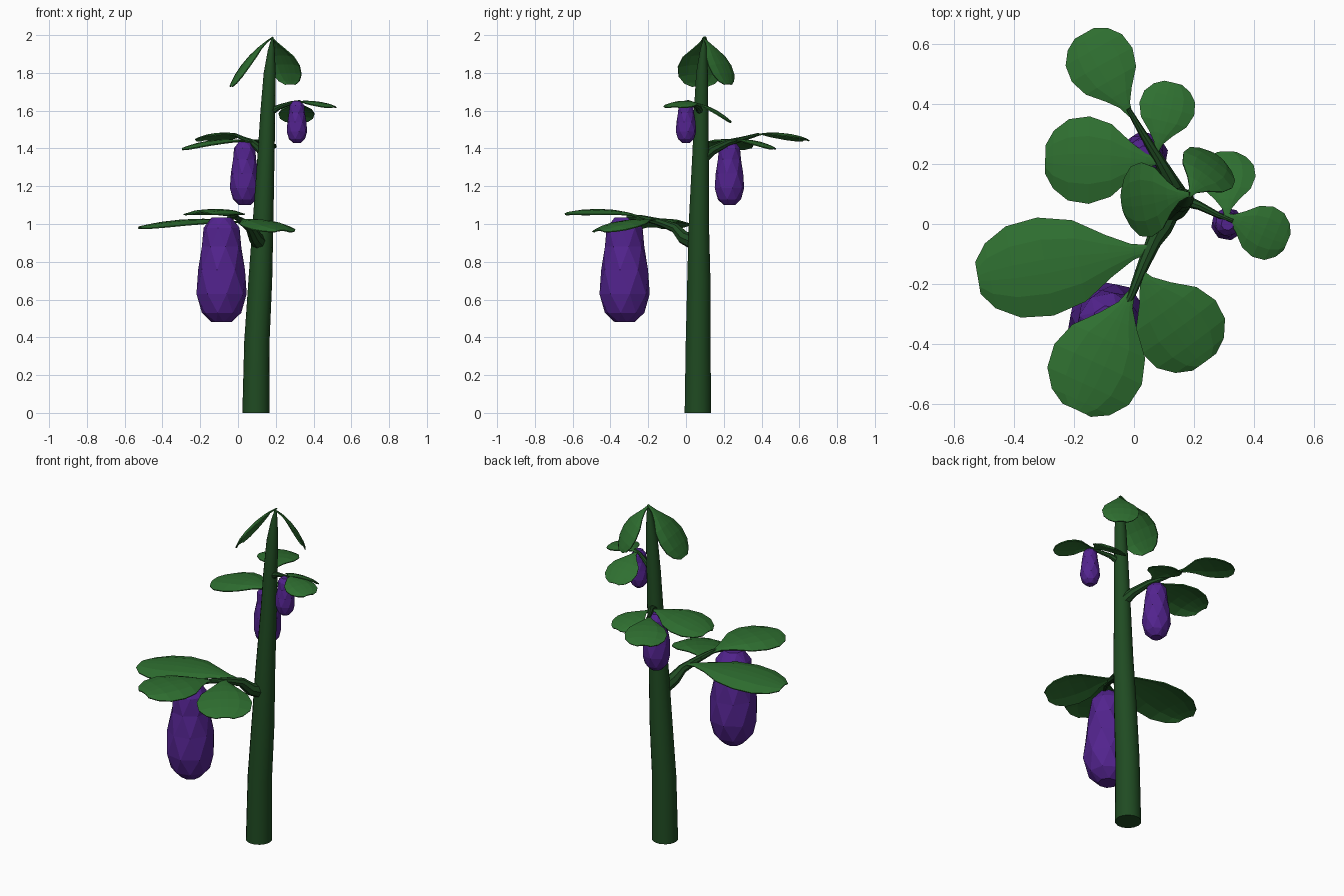
import bpy, bmesh, math
from mathutils import Vector

if "Cube" in bpy.data.objects:
    bpy.data.objects.remove(bpy.data.objects["Cube"])

Z = Vector((0, 0, 1))


def material(name, rgb):
    m = bpy.data.materials.new(name)
    m.diffuse_color = (*rgb, 1)
    m.use_nodes = True
    m.node_tree.nodes["Principled BSDF"].inputs["Base Color"].default_value = m.diffuse_color
    return m


LEAF = material("leaf green", (0.028, 0.16, 0.03))
STEM = material("stem green", (0.014, 0.07, 0.016))
FRUIT = material("fruit purple", (0.085, 0.017, 0.27))


def finish(bm, name, mat, smooth=False):
    bmesh.ops.recalc_face_normals(bm, faces=bm.faces)
    me = bpy.data.meshes.new(name)
    bm.to_mesh(me)
    bm.free()
    me.materials.append(mat)
    ob = bpy.data.objects.new(name, me)
    bpy.context.collection.objects.link(ob)
    if smooth:
        bpy.context.view_layer.objects.active = ob
        ob.select_set(True)
        bpy.ops.object.shade_smooth_by_angle(angle=math.radians(40))
        ob.select_set(False)
    return ob


def tube(name, points, sides, upright=False):
    """Tapered tube through (x, y, z, radius) points."""
    bm = bmesh.new()
    pts = [Vector(p[:3]) for p in points]
    rings = []
    for i, p in enumerate(points):
        d = Z if upright else (pts[min(i + 1, len(pts) - 1)] - pts[max(i - 1, 0)]).normalized()
        u = Vector((1, 0, 0)) if upright else d.cross(Z).normalized()
        v = d.cross(u)
        angles = [2 * math.pi * k / sides for k in range(sides)]
        rings.append([bm.verts.new(pts[i] + p[3] * (u * math.cos(a) + v * math.sin(a))) for a in angles])
    for a, b in zip(rings, rings[1:]):
        for k in range(sides):
            j = (k + 1) % sides
            bm.faces.new((a[k], a[j], b[j], b[k]))
    bm.faces.new(rings[0])
    bm.faces.new(rings[-1])
    return finish(bm, name, STEM, True)


# (position along leaf, share of half width)
OUTLINE = [(0, 0.05), (0.13, 0.16), (0.26, 0.42), (0.43, 0.83), (0.62, 1.0),
           (0.8, 0.93), (0.93, 0.66), (1, 0.32)]


def leaf(name, base, tip, half, arch):
    """Blunt, arched leaf with a raised midrib strip."""
    bm = bmesh.new()
    base, tip = Vector(base), Vector(tip)
    d = tip - base
    w = d.cross(Z).normalized()
    n = w.cross(d).normalized()
    rows = []
    for t, s in OUTLINE:
        c = base + d * t + n * arch * 4 * t * (1 - t)
        rows.append([bm.verts.new(c + w * half * s * f - n * half * s * drop)
                     for f, drop in ((-1, 0.16), (-0.55, 0.03), (-0.14, 0), (0.14, 0), (0.55, 0.03), (1, 0.16))])
    for a, b in zip(rows, rows[1:]):
        for k in range(len(a) - 1):
            bm.faces.new((a[k], a[k + 1], b[k + 1], b[k]))
    ob = finish(bm, name, LEAF)
    sol = ob.modifiers.new("thickness", "SOLIDIFY")
    sol.thickness = 0.006
    sol.offset = 0


# (height share, radius share) of a fruit, bottom to top
PROFILE = [(0, 0.4), (0.09, 0.8), (0.27, 1.02), (0.5, 0.95), (0.72, 0.8), (0.9, 0.73), (1, 0.4)]


def fruit(name, x, y, bottom, top, radius):
    """Faceted hanging fruit with staggered rings of eight points."""
    bm = bmesh.new()
    n = 8
    rings = []
    for i, (h, r) in enumerate(PROFILE):
        off = 0.5 * (i % 2)
        ring = []
        for k in range(n):
            a = 2 * math.pi * (k + off) / n + 0.2
            ring.append(bm.verts.new((x + radius * r * math.cos(a), y + radius * r * math.sin(a),
                                      bottom + (top - bottom) * h)))
        rings.append(ring)
    for i, (a, b) in enumerate(zip(rings, rings[1:])):
        for k in range(n):
            j = (k + 1) % n
            if i % 2 == 0:
                bm.faces.new((a[k], a[j], b[k]))
                bm.faces.new((a[j], b[j], b[k]))
            else:
                bm.faces.new((a[k], a[j], b[j]))
                bm.faces.new((a[k], b[j], b[k]))
    bm.faces.new(rings[0])
    bm.faces.new(rings[-1])
    finish(bm, name, FRUIT)


# main stem
tube("main_stem", [(0.095, 0.063, 0, 0.072), (0.1, 0.064, 0.38, 0.067), (0.118, 0.068, 0.7, 0.063),
                   (0.132, 0.068, 1.0, 0.055), (0.15, 0.078, 1.4, 0.044), (0.158, 0.08, 1.6, 0.039),
                   (0.168, 0.085, 1.8, 0.032), (0.176, 0.092, 1.92, 0.018), (0.182, 0.097, 1.985, 0.005)],
     14, True)

# side branches
tube("low_branch", [(0.115, 0.05, 0.9, 0.042), (0.09, -0.015, 0.93, 0.036), (0.065, -0.06, 0.98, 0.026),
                    (0.03, -0.14, 1.01, 0.02), (-0.01, -0.24, 1.035, 0.013), (-0.05, -0.31, 1.035, 0.01)], 8)
tube("middle_branch", [(0.15, 0.09, 1.35, 0.034), (0.125, 0.14, 1.39, 0.026), (0.08, 0.22, 1.43, 0.018),
                       (0.03, 0.3, 1.45, 0.013), (-0.02, 0.385, 1.475, 0.008)], 8)
tube("upper_branch", [(0.165, 0.08, 1.59, 0.022), (0.22, 0.06, 1.62, 0.014), (0.28, 0.03, 1.64, 0.01),
                      (0.33, 0.01, 1.65, 0.007)], 8)

# leaves: base, tip, half width, arch
LEAVES = {
    "low_leaf_left": ((0.07, -0.08, 1.0), (-0.52, -0.18, 0.985), 0.165, 0.032),
    "low_leaf_front": ((-0.005, -0.22, 1.03), (-0.19, -0.62, 1.06), 0.16, 0.03),
    "low_leaf_right": ((0.01, -0.15, 1.02), (0.235, -0.46, 0.965), 0.15, 0.025),
    "middle_leaf_back": ((-0.01, 0.36, 1.47), (-0.165, 0.635, 1.445), 0.115, 0.022),
    "middle_leaf_left": ((0.09, 0.21, 1.43), (-0.295, 0.215, 1.4), 0.145, 0.03),
    "middle_leaf_right": ((0.075, 0.24, 1.44), (0.13, 0.47, 1.4), 0.093, 0.02),
    "upper_leaf_right": ((0.3, 0.03, 1.645), (0.51, -0.06, 1.62), 0.09, 0.015),
    "upper_leaf_back": ((0.31, 0.02, 1.645), (0.31, 0.24, 1.54), 0.095, 0.02),
    "top_leaf_left": ((0.185, 0.1, 1.99), (-0.04, 0.07, 1.73), 0.125, 0.025),
    "top_leaf_right": ((0.18, 0.09, 1.985), (0.28, 0.225, 1.74), 0.1, 0.025),
}
for name, args in LEAVES.items():
    leaf(name, *args)

# hanging fruit
fruit("low_fruit", -0.087, -0.325, 0.48, 1.035, 0.133)
fruit("middle_fruit", 0.035, 0.23, 1.1, 1.435, 0.078)
fruit("upper_fruit", 0.312, 0.0, 1.43, 1.65, 0.054)
